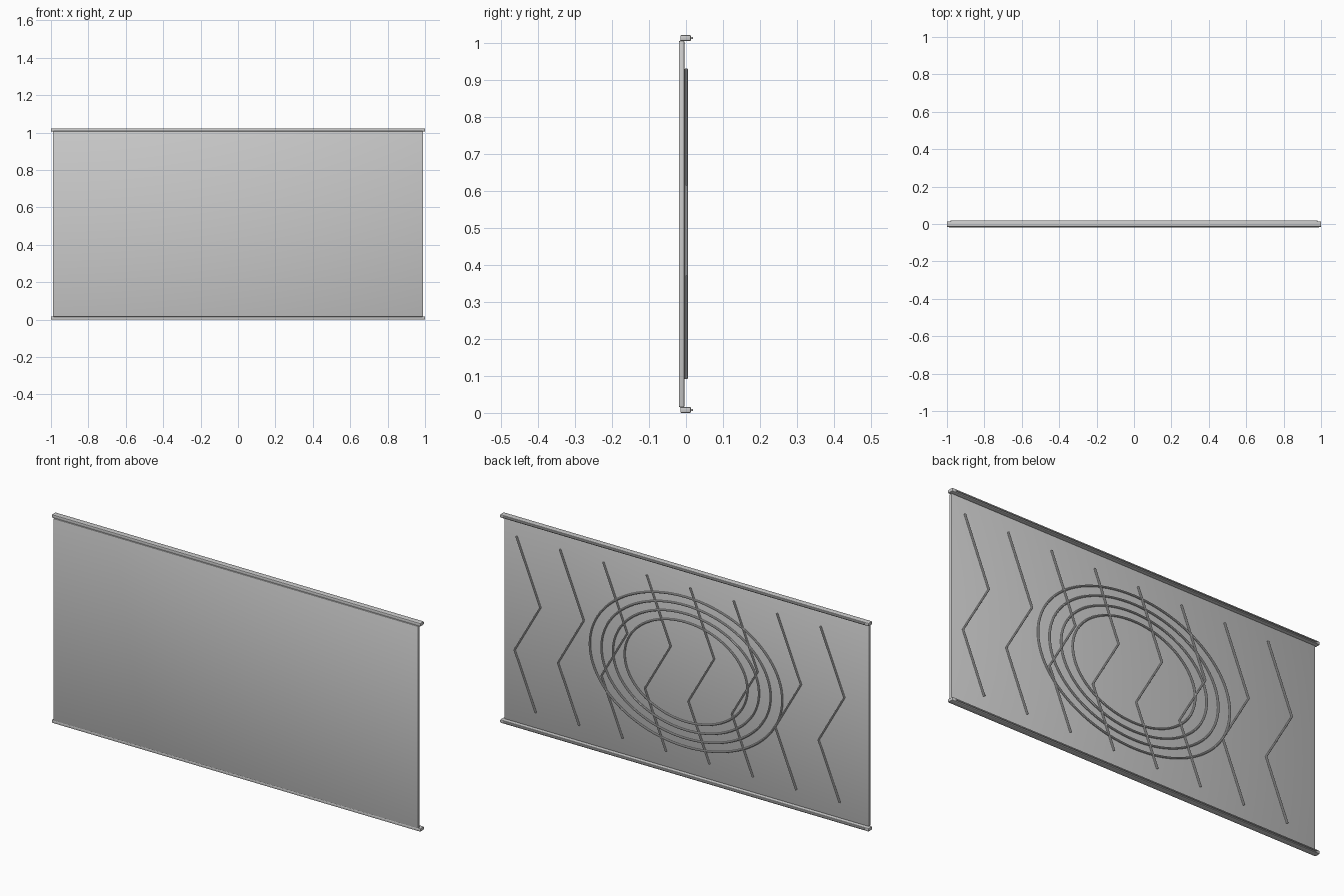
import bpy, math

if "Cube" in bpy.data.objects:
    bpy.data.objects.remove(bpy.data.objects["Cube"])

TOP, MID = 1.022, 0.511


def finish(obj):
    bpy.ops.object.select_all(action='DESELECT')
    obj.select_set(True)
    bpy.context.view_layer.objects.active = obj
    bpy.ops.object.shade_smooth_by_angle(angle=math.radians(35))


def box(name, x, y, z, bevel, segments=2):
    """Box from (min, max) ranges with bevelled edges."""
    bpy.ops.mesh.primitive_cube_add(
        size=1, location=[(r[0] + r[1]) / 2 for r in (x, y, z)])
    obj = bpy.context.object
    obj.name = name
    obj.scale = [r[1] - r[0] for r in (x, y, z)]
    bpy.ops.object.transform_apply(location=False, rotation=False, scale=True)
    mod = obj.modifiers.new("bevel", 'BEVEL')
    mod.width = bevel
    mod.segments = segments
    bpy.ops.object.modifier_apply(modifier=mod.name)
    finish(obj)
    return obj


def tube(name, points, radius, closed=False):
    """Thin round bar following a path of (x, z) points on the panel back."""
    data = bpy.data.curves.new(name, 'CURVE')
    data.dimensions = '3D'
    data.bevel_depth = radius
    data.bevel_resolution = 2
    data.use_fill_caps = True
    spline = data.splines.new('POLY')
    spline.points.add(len(points) - 1)
    for p, (x, z) in zip(spline.points, points):
        p.co = (x, 0.0005, z, 1)
    spline.use_cyclic_u = closed
    obj = bpy.data.objects.new(name, data)
    bpy.context.collection.objects.link(obj)
    bpy.ops.object.select_all(action='DESELECT')
    obj.select_set(True)
    bpy.context.view_layer.objects.active = obj
    bpy.ops.object.convert(target='MESH')
    finish(bpy.context.object)


# Main panel
box("panel", (-0.99, 0.99), (-0.0195, -0.004), (0.015, 1.007), 0.004)

# Top and bottom rails, each with a narrow rib along the back
for label, z0 in (("bottom", 0.0), ("top", TOP - 0.016)):
    box(label + "_rail", (-1, 1), (-0.0155, 0.0135), (z0, z0 + 0.016), 0.003)
    box(label + "_rib", (-0.98, 0.98), (0.01, 0.0195),
        (z0 + 0.005, z0 + 0.011), 0.002)

# Row of zigzag bars
zigzag = [(0.92, 0.93), (0.79, 0.615), (0.93, 0.371), (0.815, 0.093)]
for i in range(8):
    tube(f"zigzag_bar_{i + 1}", [(x - 0.2356 * i, z) for x, z in zigzag], 0.0048)

# Concentric oval rings
for i in range(4):
    a, b = 0.522 - 0.063 * i, 0.367 - 0.041 * i
    ring = [(a * math.cos(t * math.tau / 96), MID + b * math.sin(t * math.tau / 96))
            for t in range(96)]
    tube(f"oval_ring_{i + 1}", ring, 0.0048, closed=True)
